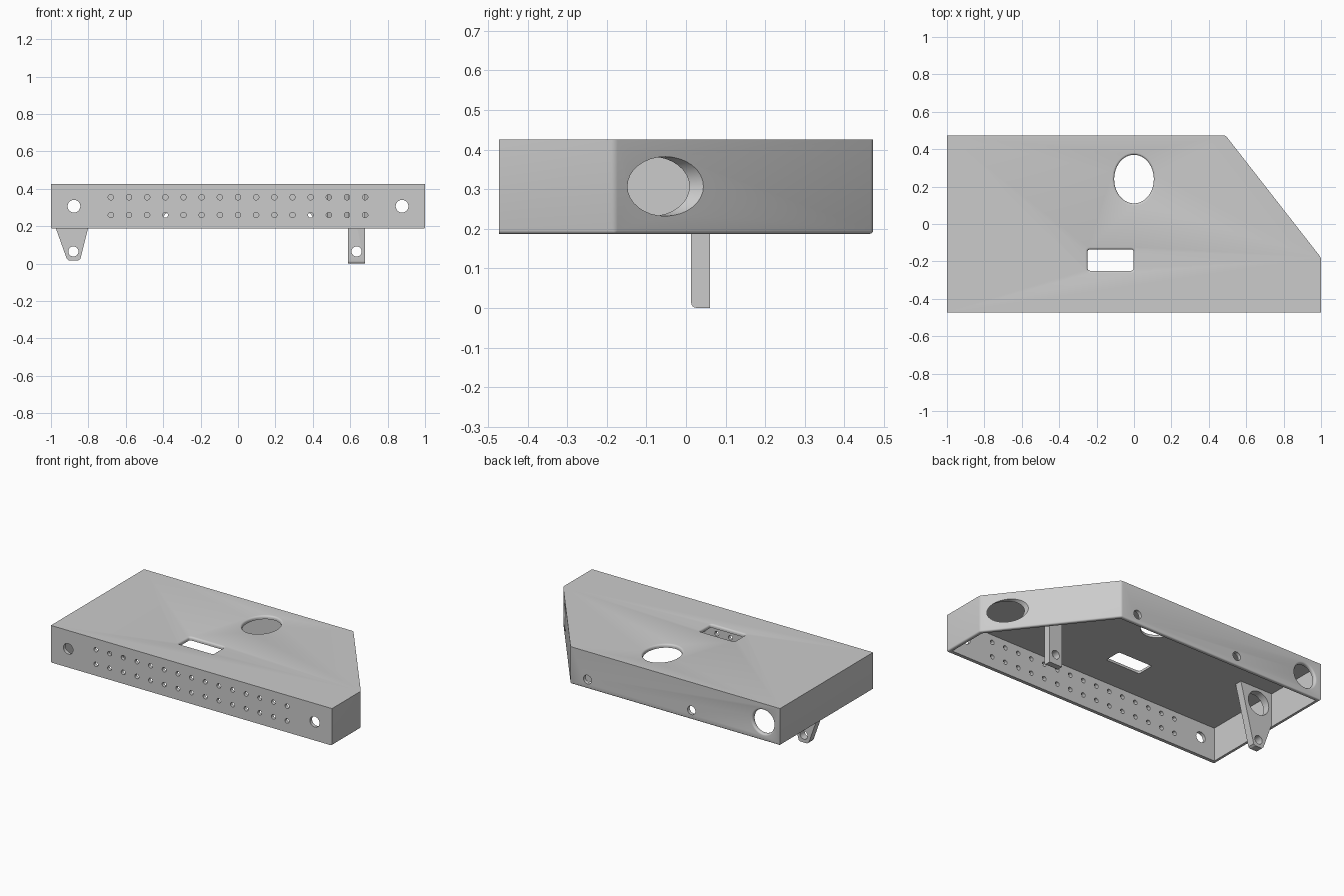
import bpy, bmesh
from math import sin, cos, pi
from mathutils import Vector

old = bpy.data.objects.get("Cube")
if old:
    bpy.data.objects.remove(old)

TOP, BASE, WALL, HALF = 0.425, 0.187, 0.022, 0.473
FILLET = 0.012
AXIS_Z = 0.307

grey = bpy.data.materials.new("plain_grey")
grey.use_nodes = True
COLOUR = (0.6, 0.6, 0.6, 1)
grey.diffuse_color = COLOUR
grey.node_tree.nodes["Principled BSDF"].inputs["Base Color"].default_value = COLOUR


def add_object(name, bm):
    bmesh.ops.recalc_face_normals(bm, faces=bm.faces)
    mesh = bpy.data.meshes.new(name)
    bm.to_mesh(mesh)
    bm.free()
    mesh.materials.append(grey)
    obj = bpy.data.objects.new(name, mesh)
    bpy.context.collection.objects.link(obj)
    return obj


def loft(bm, rings):
    """Skin a stack of equal point rings and cap both ends."""
    rings = [[bm.verts.new(p) for p in ring] for ring in rings]
    for a, b in zip(rings, rings[1:]):
        for i in range(len(a)):
            j = (i + 1) % len(a)
            bm.faces.new((a[i], a[j], b[j], b[i]))
    bm.faces.new(rings[0])
    bm.faces.new(rings[-1])


def ellipse(cu, cv, ru, rv, n=32):
    def outline(g):
        return [(cu + (ru + g) * cos(2 * pi * i / n), cv + (rv + g) * sin(2 * pi * i / n))
                for i in range(n)]
    return outline


def rounded_box(cu, cv, hu, hv, r):
    def outline(g):
        pts = []
        for k, (su, sv) in enumerate([(1, 1), (-1, 1), (-1, -1), (1, -1)]):
            for i in range(5):
                a = pi / 2 * (k + i / 4)
                pts.append((cu + su * (hu - r) + (r + g) * cos(a),
                            cv + sv * (hv - r) + (r + g) * sin(a)))
        return pts
    return outline


def along_y(u, v, d):
    return Vector((u, d, v))


def along_z(u, v, d):
    return Vector((u, v, d))


def add_hole(bm, outline, place, inner, outer, soft_at=None):
    """Closed tool volume, flared to a rounded rim at soft_at if given."""
    layers = [(inner, 0)]
    if soft_at is not None:
        for i in range(5):
            a = pi / 2 * i / 4
            layers.append((soft_at - FILLET * (1 - sin(a)), FILLET * (1 - cos(a))))
        layers.append((outer, FILLET))
    else:
        layers.append((outer, 0))
    loft(bm, [[place(u, v, d) for u, v in outline(g)] for d, g in layers])


def cut(obj, bm, name):
    tool = add_object(name, bm)
    mod = obj.modifiers.new(name, "BOOLEAN")
    mod.operation, mod.solver, mod.object = "DIFFERENCE", "EXACT", tool
    tool.hide_render = True
    bpy.context.view_layer.objects.active = obj
    bpy.ops.object.modifier_apply(modifier=name)
    bpy.data.objects.remove(tool)


# Housing: five sided block with softened lower rim and slanted corner
def plan(t):
    s = t * 0.48   # mitre shift where the slanted wall meets its neighbours
    k = t * 0.33
    return [(-1 + t, -HALF + t), (1 - t, -HALF + t), (1 - t, -0.18 - k),
            (0.49 - s, HALF - t), (-1 + t, HALF - t)]


bm = bmesh.new()
loft(bm, [[Vector((x, y, z)) for x, y in plan(0)] for z in (BASE, TOP)])
rim = []
for e in bm.edges:
    a, b = (v.co for v in e.verts)
    low = max(a.z, b.z) < BASE + 0.01 and max(a.y, b.y) > -HALF + 0.01
    upright = abs(a.z - b.z) > 0.1 and a.x > 0 and a.y > -HALF + 0.01
    if low or upright:
        rim.append(e)
bmesh.ops.bevel(bm, geom=rim, offset=0.009, segments=3, profile=0.5, affect="EDGES")
housing = add_object("housing", bm)

# Open underside
bm = bmesh.new()
loft(bm, [[Vector((x, y, z)) for x, y in plan(WALL)] for z in (0, TOP - WALL)])
cut(housing, bm, "cavity_cutter")

# Openings in the top and the walls
bm = bmesh.new()
add_hole(bm, ellipse(0, 0.24, 0.106, 0.13, 48), along_z, 0.35, 0.5, TOP)
add_hole(bm, rounded_box(-0.125, -0.193, 0.123, 0.057, 0.012), along_z, 0.35, 0.5, TOP)
add_hole(bm, ellipse(-0.88, AXIS_Z, 0.076, 0.076), along_y, 0.3, 0.6, HALF)
add_hole(bm, ellipse(0.9, AXIS_Z, 0.075, 0.075), along_y, -0.25, 0.3)
for x in (-0.37, 0.37):
    add_hole(bm, ellipse(x, 0.245, 0.028, 0.028, 20), along_y, 0.4, 0.6)
for x in (-0.877, 0.877):
    add_hole(bm, ellipse(x, AXIS_Z, 0.034, 0.034, 24), along_y, -0.6, -0.4)
for col in range(15):
    for z in (0.26, 0.355):
        x = -0.68 + col * 1.36 / 14
        add_hole(bm, ellipse(x, z, 0.0145, 0.0145, 16), along_y, -0.6, -0.4)
cut(housing, bm, "opening_cutter")

# Hanging lugs, rooted in the top plate
FRONT, BACK = 0.013, 0.06


def lug(name, profile, holes, soft_foot=False):
    bm = bmesh.new()
    loft(bm, [[along_y(x, z, y) for x, z in profile] for y in (FRONT, BACK)])
    if soft_foot:
        foot = [e for e in bm.edges
                if all(v.co.z < 0.01 and v.co.y < FRONT + 0.01 for v in e.verts)]
        bmesh.ops.bevel(bm, geom=foot, offset=0.014, segments=4, profile=0.5, affect="EDGES")
    obj = add_object(name, bm)
    tools = bmesh.new()
    for x, z, r in holes:
        add_hole(tools, ellipse(x, z, r, r), along_y, -0.1, 0.2)
    cut(obj, tools, name + "_cutter")
    return obj


ROOT = TOP - WALL / 2
tapered = [(-0.745, ROOT), (-0.985, ROOT), (-0.985, 0.22), (-0.917, 0.03),
           (-0.905, 0.017), (-0.855, 0.017), (-0.843, 0.025)]
straight = [(0.588, 0), (0.68, 0), (0.68, ROOT), (0.588, ROOT)]
lugs = [lug("tapered_lug", tapered, [(-0.88, 0.065, 0.027), (-0.88, AXIS_Z, 0.076)]),
        lug("straight_lug", straight, [(0.634, 0.065, 0.027)], True)]

# Smooth rounded parts, crisp corners
bpy.ops.object.select_all(action="DESELECT")
for obj in [housing] + lugs:
    obj.select_set(True)
bpy.context.view_layer.objects.active = housing
bpy.ops.object.shade_smooth_by_angle(angle=pi / 6)
